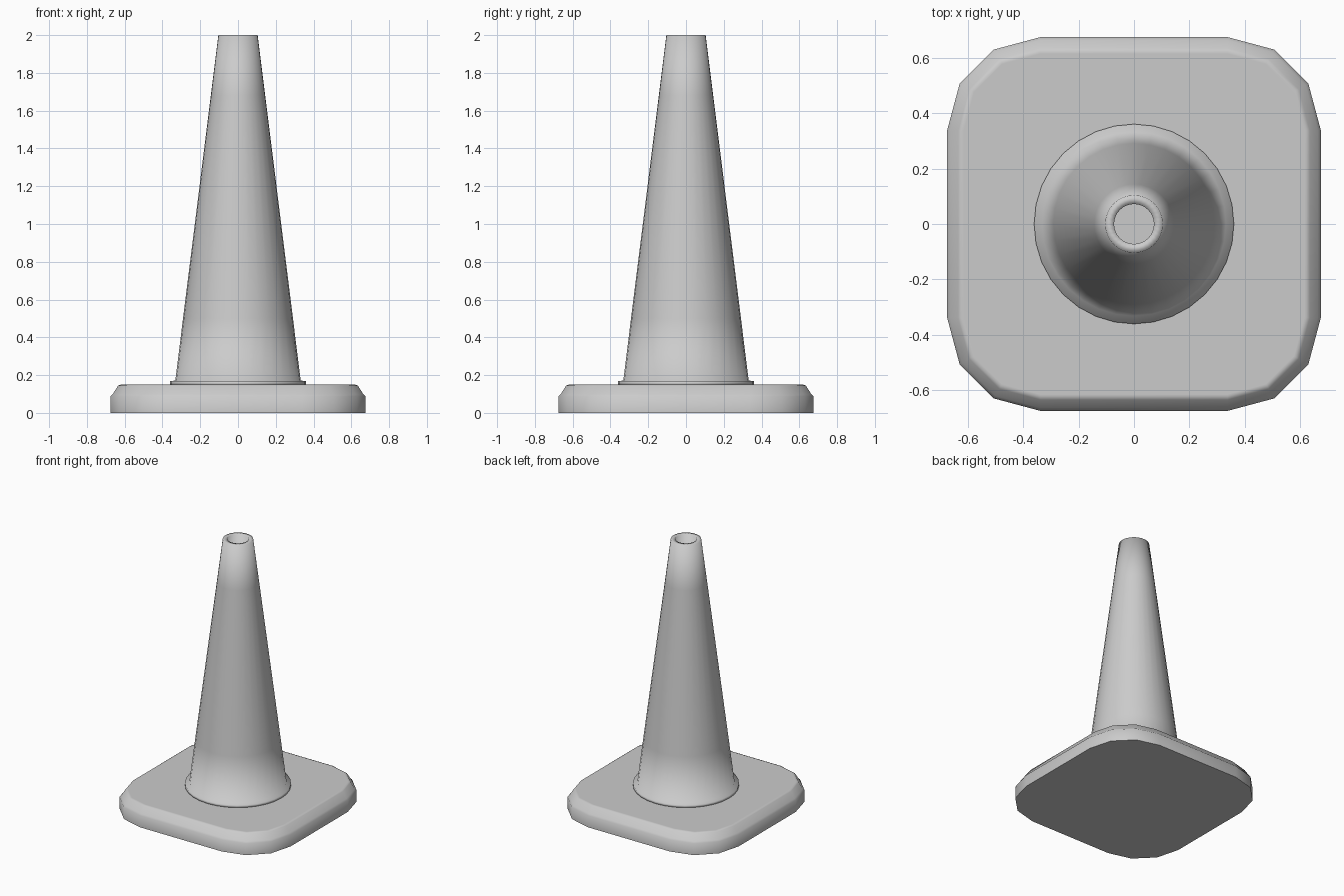
import bpy, bmesh, math

if "Cube" in bpy.data.objects:
    bpy.data.objects.remove(bpy.data.objects["Cube"])

grey = bpy.data.materials.new("dark_grey")
grey.diffuse_color = (0.52, 0.52, 0.52, 1)
grey.use_nodes = True
grey.node_tree.nodes["Principled BSDF"].inputs["Base Color"].default_value = grey.diffuse_color


def loft(name, rings, angle, closed=False):
    """Skin a stack of equal-length point rings; cap the ends unless closed."""
    bm = bmesh.new()
    vr = [[bm.verts.new(p) for p in ring] for ring in rings]
    pairs = list(zip(vr, vr[1:])) + ([(vr[-1], vr[0])] if closed else [])
    n = len(vr[0])
    for a, b in pairs:
        for i in range(n):
            j = (i + 1) % n
            bm.faces.new((a[i], a[j], b[j], b[i]))
    if not closed:
        bm.faces.new(vr[0][::-1])
        bm.faces.new(vr[-1])
    bmesh.ops.recalc_face_normals(bm, faces=bm.faces)
    mesh = bpy.data.meshes.new(name)
    bm.to_mesh(mesh)
    bm.free()
    mesh.materials.append(grey)
    obj = bpy.data.objects.new(name, mesh)
    bpy.context.collection.objects.link(obj)
    bpy.ops.object.select_all(action='DESELECT')
    obj.select_set(True)
    bpy.context.view_layer.objects.active = obj
    bpy.ops.object.shade_smooth_by_angle(angle=math.radians(angle))
    return obj


def rounded_square(half, z, core=0.338, segs=3):
    r = half - core
    pts = []
    for q in range(4):
        sx, sy = ((1, 1), (-1, 1), (-1, -1), (1, -1))[q]
        for k in range(segs + 1):
            a = math.pi / 2 * (q + k / segs)
            pts.append((sx * core + r * math.cos(a), sy * core + r * math.sin(a), z))
    return pts


def circle(r, z, n=32):
    return [(r * math.cos(math.tau * i / n), r * math.sin(math.tau * i / n), z)
            for i in range(n)]


# Square foot with rounded corners and a softly bevelled upper edge
foot_profile = [(0.675, 0), (0.675, 0.088), (0.664, 0.098),
                (0.635, 0.144), (0.622, 0.149), (0.615, 0.149)]
foot = [rounded_square(h, z) for h, z in foot_profile]
foot.append([(x * 0.98, y * 0.98, z) for x, y, z in foot[-1]])
loft("base_plate", foot, 60)

# Hollow tapered body with a thin collar; extra loops near both ends
cone_profile = [(0.361, 0.145), (0.361, 0.168), (0.332, 0.171),
                (0.291, 0.5), (0.144, 1.68),
                (0.104, 2.0), (0.072, 2.0), (0.30, 0.145)]
loft("cone_body", [circle(r, z) for r, z in cone_profile], 100, closed=True)
